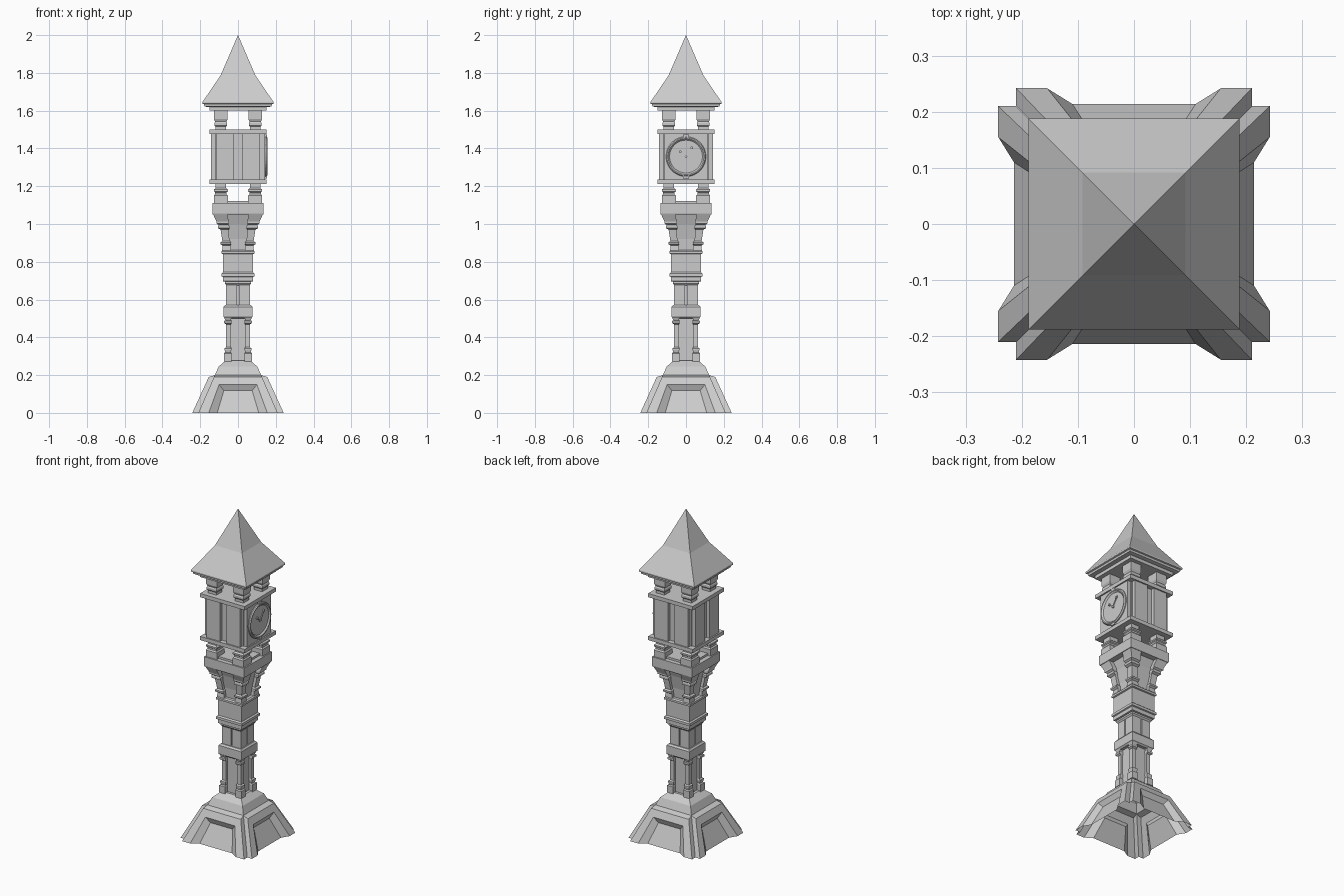
import bpy, math
from mathutils import Matrix, Vector

CORNERS = [(1, 1), (-1, 1), (-1, -1), (1, -1)]


def make(name, verts, faces):
    me = bpy.data.meshes.new(name)
    me.from_pydata(verts, [], faces)
    me.update()
    ob = bpy.data.objects.new(name, me)
    bpy.context.collection.objects.link(ob)
    return ob


def add_loft(verts, faces, rings, caps=True):
    """Square tube through rings of (cx, cy, half, z)."""
    s = len(verts)
    for cx, cy, h, z in rings:
        verts += [(cx + h * a, cy + h * b, z) for a, b in CORNERS]
    for i in range(len(rings) - 1):
        for j in range(4):
            k = (j + 1) % 4
            a, b = s + 4 * i, s + 4 * i + 4
            faces.append((a + j, a + k, b + k, b + j))
    if caps:
        e = len(verts) - 4
        faces.append((s + 3, s + 2, s + 1, s))
        faces.append((e, e + 1, e + 2, e + 3))


def tower(name, profile, caps=True):
    v, f = [], []
    add_loft(v, f, [(0, 0, h, z) for h, z in profile], caps)
    return make(name, v, f)


def corner_posts(name, profile):
    """Four posts, profile of (centre offset, half width, z)."""
    v, f = [], []
    for a, b in CORNERS:
        add_loft(v, f, [(a * c, b * c, h, z) for c, h, z in profile])
    return make(name, v, f)


def box(name, x0, x1, y0, y1, z0, z1):
    v = [(x, y, z) for z in (z0, z1) for x, y in ((x0, y0), (x1, y0), (x1, y1), (x0, y1))]
    f = [(3, 2, 1, 0), (4, 5, 6, 7)] + [(j, (j + 1) % 4, 4 + (j + 1) % 4, 4 + j) for j in range(4)]
    return make(name, v, f)


# Flared hollow base: four framed sides with recessed panels and notched corners
def plane(u, z, inset=0):
    return (u, -(0.242 - 0.458 * z) + inset, z)


side = []
for s in (-1, 1):
    side += [plane(s * 0.21, 0), plane(s * 0.127, 0.19),              # frame
             plane(s * 0.155, 0), plane(s * 0.1, 0.15),               # recess edge
             plane(s * 0.11, 0, 0.028), plane(s * 0.075, 0.118, 0.028),  # panel
             (s * 0.21, -0.21, 0), (s * 0.127, -0.127, 0.19),         # notch
             (s * 0.122, -0.122, 0.2)]
side_faces = [(0, 2, 3, 1), (2, 4, 5, 3), (9, 10, 12, 11), (11, 12, 14, 13),
              (1, 3, 12, 10), (3, 5, 14, 12), (4, 13, 14, 5),
              (6, 0, 1, 7), (15, 16, 10, 9), (1, 10, 17, 8), (1, 8, 7), (10, 16, 17)]
for i, n in enumerate(("front", "right", "back", "left")):
    rot = Matrix.Rotation(i * math.pi / 2, 4, 'Z')
    make("base_side_" + n, [rot @ Vector(p) for p in side], side_faces)
tower("base_cap", [(0.122, 0.2), (0.103, 0.245), (0.065, 0.277), (0.03, 0.277)], False)

# Lower shaft with slim corner columns
tower("lower_shaft", [(0.05, 0.27), (0.05, 0.51)])
corner_posts("lower_columns", [(0.055, 0.02, 0.272), (0.055, 0.02, 0.315), (0.053, 0.015, 0.32),
                               (0.053, 0.018, 0.333), (0.053, 0.018, 0.342), (0.05, 0.013, 0.348),
                               (0.05, 0.013, 0.468), (0.054, 0.019, 0.475), (0.054, 0.019, 0.487),
                               (0.052, 0.015, 0.49), (0.055, 0.02, 0.51)])
tower("lower_block", [(0.068, 0.5), (0.077, 0.508), (0.077, 0.56), (0.069, 0.57), (0.06, 0.57)])

# Middle shaft: four pilasters split by narrow grooves
tower("middle_shaft", [(0.054, 0.565), (0.054, 0.69)])
corner_posts("middle_pilasters", [(0.0335, 0.0295, 0.565), (0.0335, 0.0295, 0.69)])
tower("upper_block", [(0.062, 0.675), (0.07, 0.685), (0.07, 0.695), (0.08, 0.697), (0.08, 0.72),
                      (0.087, 0.723), (0.087, 0.738), (0.079, 0.745), (0.079, 0.84),
                      (0.087, 0.843), (0.087, 0.855), (0.08, 0.862)])

# Flared neck with leaning corner brackets
tower("flared_neck", [(0.062, 0.855), (0.066, 0.92), (0.082, 1.0), (0.1, 1.05)])
corner_posts("neck_brackets", [(0.06, 0.024, 0.86), (0.06, 0.021, 0.885), (0.065, 0.027, 0.893),
                               (0.065, 0.027, 0.903), (0.064, 0.019, 0.91), (0.071, 0.021, 0.97),
                               (0.076, 0.03, 0.978), (0.076, 0.03, 0.99), (0.078, 0.025, 0.995),
                               (0.081, 0.033, 1.003), (0.081, 0.033, 1.012), (0.094, 0.037, 1.05)])
tower("gallery", [(0.134, 1.05), (0.136, 1.055), (0.136, 1.11), (0.11, 1.11), (0.11, 1.123)])

# Open posts below and above the clock box
corner_posts("gallery_posts", [(0.091, 0.037, 1.105), (0.091, 0.037, 1.15), (0.091, 0.031, 1.158),
                               (0.091, 0.031, 1.168), (0.091, 0.037, 1.173), (0.091, 0.037, 1.182),
                               (0.091, 0.028, 1.19), (0.091, 0.028, 1.22)])
corner_posts("roof_posts", [(0.091, 0.028, 1.49), (0.091, 0.028, 1.515), (0.091, 0.034, 1.522),
                            (0.091, 0.034, 1.535), (0.091, 0.03, 1.542), (0.091, 0.036, 1.555),
                            (0.091, 0.036, 1.605)])

# Clock box between two plates, paired panels on the three plain sides
for n, z in (("lower_plate", 1.213), ("upper_plate", 1.476)):
    tower(n, [(0.151, z), (0.151, z + 0.023)])
tower("clock_box", [(0.122, 1.23), (0.122, 1.48)])
for n, i in (("front", 0), ("back", 2), ("left", 3)):
    for s, t in ((-1, "a"), (1, "b")):
        p = box("panel_%s_%s" % (n, t), min(s * 0.022, s * 0.114), max(s * 0.022, s * 0.114),
                -0.143, -0.12, 1.236, 1.476)
        p.rotation_euler.z = i * math.pi / 2
box("clock_panel", 0.12, 0.143, -0.116, 0.116, 1.236, 1.476)

# Clock: lathe of (radius, x) around the x axis for rim and dial
CZ, SEG = 1.357, 32


def lathe_x(name, prof, cy=0, cz=CZ, seg=SEG):
    v = [(x, cy + r * math.cos(2 * math.pi * k / seg), cz + r * math.sin(2 * math.pi * k / seg))
         for r, x in prof for k in range(seg)]
    f = [(i * seg + k, i * seg + (k + 1) % seg, (i + 1) * seg + (k + 1) % seg, (i + 1) * seg + k)
         for i in range(len(prof) - 1) for k in range(seg)]
    f.append(tuple(range(len(v) - seg, len(v))))
    return make(name, v, f)


lathe_x("clock_face", [(0.106, 0.14), (0.106, 0.149), (0.101, 0.155), (0.095, 0.155),
                       (0.089, 0.149), (0.087, 0.147)])
lathe_x("clock_hub", [(0.007, 0.146), (0.007, 0.155)], seg=12)
for s, n in ((1, "top"), (-1, "bottom")):
    z = CZ + s * 0.108
    box("clock_tab_" + n, 0.142, 0.153, -0.015, 0.015, z - 0.008, z + 0.008)
for n, length, ang in (("minute_hand", 0.066, 34), ("hour_hand", 0.046, -50)):
    h = box(n, 0.15, 0.154, -0.003, 0.003, 0, length)
    h.location.z = CZ
    h.rotation_euler.x = -math.radians(ang)
    a = math.radians(ang)
    r = length * 0.85
    lathe_x(n + "_disc", [(0.007, 0.149), (0.007, 0.156)], r * math.sin(a), CZ + r * math.cos(a), 12)

# Roof with moulded eaves and a steeper spire
tower("eave_slab", [(0.152, 1.6), (0.152, 1.622)])
tower("roof", [(0.165, 1.62), (0.178, 1.622), (0.18, 1.634), (0.188, 1.637), (0.188, 1.646),
               (0.092, 1.787), (0.0005, 2.0)])
